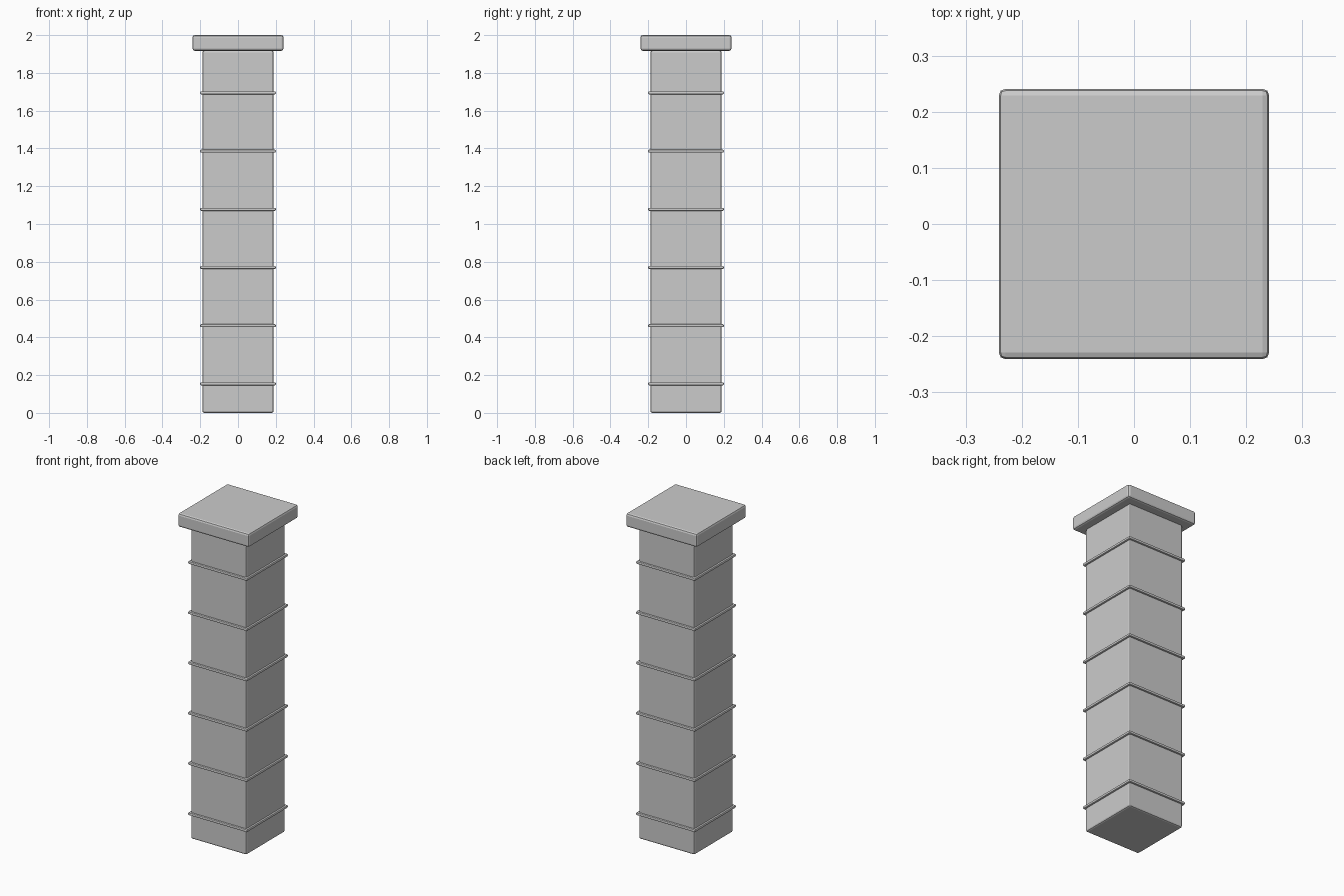
import bpy
import math

if "Cube" in bpy.data.objects:
    bpy.data.objects.remove(bpy.data.objects["Cube"])


def block(name, half, z0, z1, radius):
    """Square block from z0 to z1 with softly rounded edges."""
    bpy.ops.mesh.primitive_cube_add(size=1, location=(0, 0, (z0 + z1) / 2))
    ob = bpy.context.object
    ob.name = name
    ob.scale = (2 * half, 2 * half, z1 - z0)
    bpy.ops.object.transform_apply(location=False, rotation=False, scale=True)
    bevel = ob.modifiers.new("rounded_edges", 'BEVEL')
    bevel.width = radius
    bevel.segments = 2
    bevel.limit_method = 'ANGLE'
    bevel.angle_limit = math.radians(30)
    return ob


# Square shaft
block("shaft", 0.189, 0.0, 1.918, 0.01)

# Overhanging cap slab
block("cap", 0.241, 1.917, 2.0, 0.012)

# Evenly spaced thin bands around the shaft
for i in range(6):
    z = 0.154 + i * 0.308
    block(f"band_{i + 1}", 0.2, z - 0.008, z + 0.008, 0.005)
